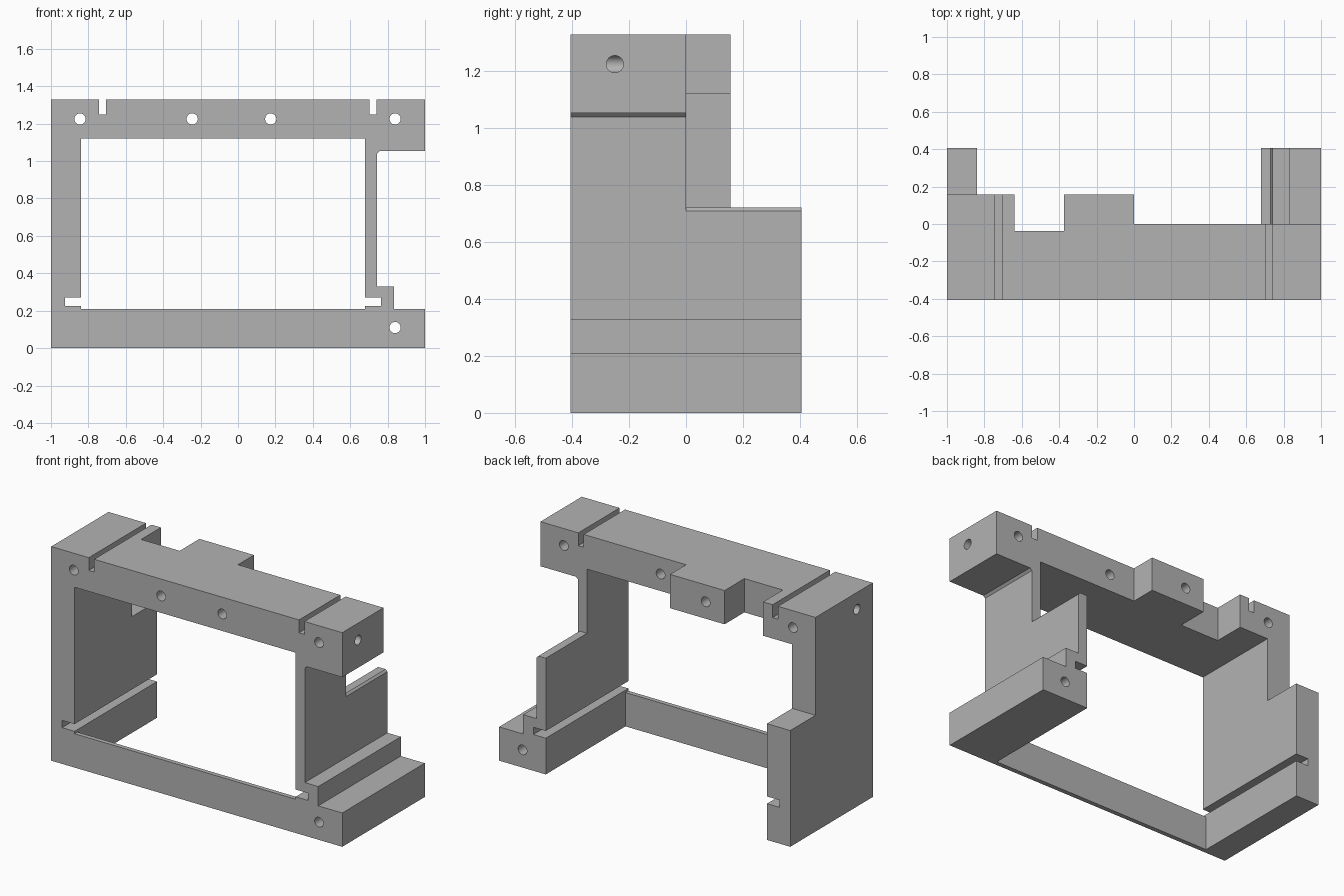
import bpy, bmesh
from mathutils import Matrix, Vector

cube = bpy.data.objects.get("Cube")
if cube:
    bpy.data.objects.remove(cube, do_unlink=True)

grey = bpy.data.materials.new("plain_grey")
grey.use_nodes = True
colour = (0.45, 0.45, 0.45, 1)
grey.diffuse_color = colour
grey.node_tree.nodes["Principled BSDF"].inputs["Base Color"].default_value = colour

FRONT, BACK = -0.405, 0.405


def finish(name, bm):
    bmesh.ops.recalc_face_normals(bm, faces=bm.faces)
    mesh = bpy.data.meshes.new(name)
    bm.to_mesh(mesh)
    bm.free()
    mesh.materials.append(grey)
    obj = bpy.data.objects.new(name, mesh)
    bpy.context.collection.objects.link(obj)
    return obj


def prism(name, points, y0, y1):
    """Extrude an x-z outline from y0 to y1."""
    bm = bmesh.new()
    face = bm.faces.new([bm.verts.new((x, y0, z)) for x, z in points])
    ext = bmesh.ops.extrude_face_region(bm, geom=[face])
    moved = [g for g in ext["geom"] if isinstance(g, bmesh.types.BMVert)]
    bmesh.ops.translate(bm, verts=moved, vec=(0, y1 - y0, 0))
    return finish(name, bm)


def block(name, x0, x1, y0, y1, z0, z1):
    return prism(name, [(x0, z0), (x1, z0), (x1, z1), (x0, z1)], y0, y1)


def drill(name, centre, axis, length):
    """Cylinder centred on a point, along an axis."""
    bm = bmesh.new()
    turn = Vector((0, 0, 1)).rotation_difference(Vector(axis)).to_matrix().to_4x4()
    bmesh.ops.create_cone(bm, cap_ends=True, segments=32, radius1=0.03, radius2=0.03,
                          depth=length, matrix=Matrix.Translation(centre) @ turn)
    return finish(name, bm)


def cut(body, cutter):
    cutter.hide_render = True
    mod = body.modifiers.new("cut", "BOOLEAN")
    mod.operation, mod.solver, mod.object = "DIFFERENCE", "EXACT", cutter
    bpy.context.view_layer.objects.active = body
    bpy.ops.object.modifier_apply(modifier=mod.name)
    bpy.data.objects.remove(cutter, do_unlink=True)


# Outer outline with stepped right side and two slots in the top
frame = prism("bracket_frame", [
    (-1, 0), (1, 0), (1, 0.21), (0.835, 0.21), (0.835, 0.33), (0.743, 0.33),
    (0.743, 1.04), (0.756, 1.053), (1, 1.053), (1, 1.33),
    (0.74, 1.33), (0.74, 1.25), (0.703, 1.25), (0.703, 1.33),
    (-0.705, 1.33), (-0.705, 1.25), (-0.742, 1.25), (-0.742, 1.33), (-1, 1.33)],
    FRONT, BACK)

# Window with a side groove at each lower corner
cut(frame, prism("window", [
    (-0.84, 0.21), (0.68, 0.21), (0.68, 0.225), (0.765, 0.225), (0.765, 0.27),
    (0.68, 0.27), (0.68, 1.12), (-0.84, 1.12), (-0.84, 0.27), (-0.925, 0.27),
    (-0.925, 0.225), (-0.84, 0.225)], -1, 1))

# Thin front lip, stepped back and top bar notch
cut(frame, block("floor_gap", -0.84, 0.68, FRONT + 0.028, 1, -1, 0.215))
cut(frame, block("upper_back", -2, 2, 0.157, 1, 0.722, 2))
cut(frame, block("right_back", 0, 2, 0, 1, 0.722, 2))
cut(frame, block("top_notch", -0.64, -0.375, -0.037, 1, 1, 2))

# Bevel on the outer top edge of the right wall
cut(frame, prism("wall_bevel", [(0.72, 0.733), (0.76, 0.733), (0.76, 0.693)], 0, 1))

# Screw holes from front to back
for x, z in [(-0.845, 1.225), (-0.245, 1.225), (0.175, 1.225), (0.84, 1.225), (0.84, 0.11)]:
    cut(frame, drill("screw_hole", (x, 0, z), (0, 1, 0), 2))

# Blind holes in both ends of the top bar
for side in (-1, 1):
    cut(frame, drill("end_hole", (side, -0.25, 1.225), (1, 0, 0), 0.32))

# Smooth hole walls, sharp edges elsewhere
bpy.ops.object.select_all(action="DESELECT")
frame.select_set(True)
bpy.context.view_layer.objects.active = frame
bpy.ops.object.shade_smooth_by_angle()
